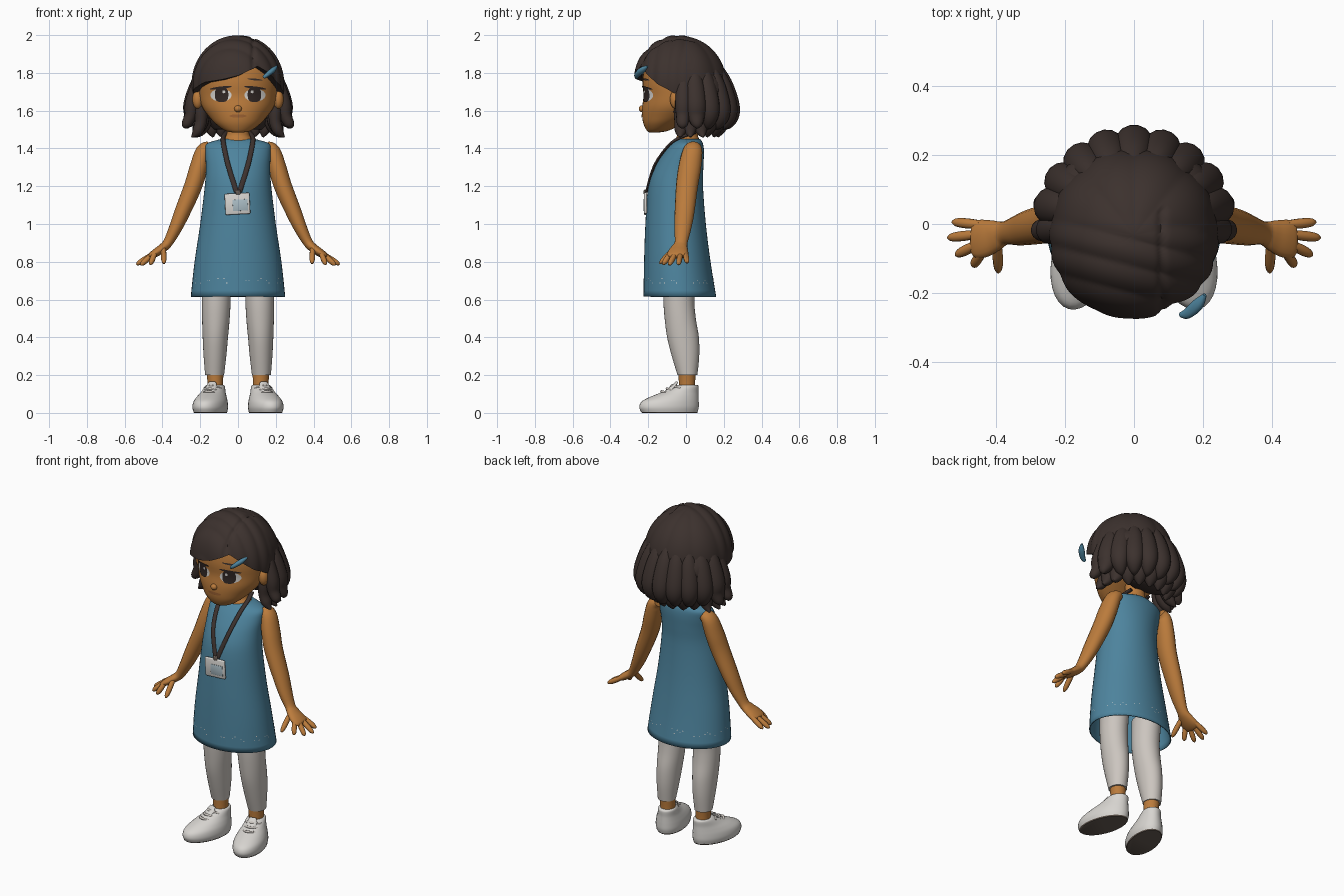
import bpy, bmesh, math, random
from mathutils import Vector, Matrix

if "Cube" in bpy.data.objects:
    bpy.data.objects.remove(bpy.data.objects["Cube"])

random.seed(4)


def material(name, rgb):
    m = bpy.data.materials.new(name)
    m.diffuse_color = (*rgb, 1)
    m.use_nodes = True
    m.node_tree.nodes["Principled BSDF"].inputs["Base Color"].default_value = m.diffuse_color
    return m


SKIN = material("warm skin", (0.50, 0.20, 0.045))
HAIR = material("dark brown hair", (0.045, 0.031, 0.027))
BLUE = material("dress blue", (0.075, 0.23, 0.34))
KNIT = material("legging grey", (0.60, 0.56, 0.52))
WHITE = material("shoe white", (0.68, 0.66, 0.63))
SOLE = material("sole taupe", (0.14, 0.11, 0.09))
IRIS = material("eye brown", (0.03, 0.02, 0.018))
LIP = material("lip brown", (0.36, 0.13, 0.035))
PALE = material("badge pale blue", (0.40, 0.50, 0.55))


def resample(keys, n=4):
    """Catmull-Rom through tuples."""
    out = []
    for i in range(len(keys) - 1):
        p0, p1, p2, p3 = (keys[max(0, min(len(keys) - 1, i + k))] for k in (-1, 0, 1, 2))
        for s in range(n):
            t = s / n
            out.append(tuple(b + .5 * t * (c - a + t * (2*a - 5*b + 4*c - d + t * (3*(b - c) + d - a)))
                             for a, b, c, d in zip(p0, p1, p2, p3)))
    return out + [tuple(keys[-1])]


def mesh_object(name, rings, mat, bottom=True, top=True, mirror=False, xf=None):
    """Skin a list of closed rings."""
    bm = bmesh.new()
    vs = [[bm.verts.new(p) for p in r] for r in rings]
    n = len(vs[0])
    for a, b in zip(vs, vs[1:]):
        for i in range(n):
            bm.faces.new((a[i], a[(i + 1) % n], b[(i + 1) % n], b[i]))
    if bottom:
        bm.faces.new(vs[0])
    if top:
        bm.faces.new(vs[-1])
    bmesh.ops.recalc_face_normals(bm, faces=bm.faces)
    return finish(name, bm, mat, mirror, xf)


def finish(name, bm, mat, mirror=False, xf=None):
    me = bpy.data.meshes.new(name)
    bm.to_mesh(me)
    bm.free()
    if xf:
        me.transform(xf)
    me.materials.append(mat)
    me.shade_smooth()
    me.set_sharp_from_angle(angle=math.radians(50))
    ob = bpy.data.objects.new(name, me)
    bpy.context.collection.objects.link(ob)
    if mirror:
        ob.modifiers.new("mirror", 'MIRROR').use_mirror_merge = False
    return ob


def loft(name, keys, mat, sides=32, n=4, **kw):
    """Horizontal ovals from (z, centre x, half width, front y, back y)."""
    rings = []
    for z, cx, rx, yf, yb in resample(keys, n):
        rings.append([(cx + rx * math.cos(a), (yf + yb) / 2 + (yb - yf) / 2 * math.sin(a), z)
                      for a in (2 * math.pi * i / sides for i in range(sides))])
    return mesh_object(name, rings, mat, **kw)


def tube(name, keys, mat, ref=(0, 1, 0), sides=12, n=4, **kw):
    """Oval tube from (x, y, z, radius along ref, other radius)."""
    pts, ref, rings = resample(keys, n), Vector(ref), []
    for i, p in enumerate(pts):
        d = (Vector(pts[min(i + 1, len(pts) - 1)][:3]) - Vector(pts[max(i - 1, 0)][:3])).normalized()
        u = (ref - d * ref.dot(d)).normalized()
        v = d.cross(u)
        rings.append([Vector(p[:3]) + u * p[3] * math.cos(a) + v * p[4] * math.sin(a)
                      for a in (2 * math.pi * k / sides for k in range(sides))])
    return mesh_object(name, rings, mat, **kw)


def ball(name, loc, scale, mat, mirror=False):
    bm = bmesh.new()
    bmesh.ops.create_uvsphere(bm, u_segments=20, v_segments=12, radius=1)
    return finish(name, bm, mat, mirror, Matrix.LocRotScale(Vector(loc), None, Vector(scale)))


# Head, nose, ears and neck
HEAD = [(1.485, 0, .03, -.195, -.14), (1.495, 0, .07, -.208, -.09), (1.53, 0, .118, -.225, -.02),
        (1.57, 0, .155, -.232, .06), (1.62, 0, .19, -.232, .12), (1.68, 0, .207, -.225, .15),
        (1.76, 0, .213, -.23, .17), (1.85, 0, .19, -.21, .15), (1.92, 0, .1, -.12, .08)]
loft("head", HEAD, SKIN, sides=40)
ball("nose", (0, -.232, 1.61), (.02, .018, .018), SKIN)
ball("ear", (.213, -.055, 1.66), (.028, .03, .05), SKIN, mirror=True)
loft("neck", [(1.40, 0, .08, -.06, .07), (1.445, 0, .078, -.06, .07), (1.475, 0, .06, -.045, .062),
              (1.56, 0, .055, -.05, .06)], SKIN)
HEAD_FINE = resample(HEAD)


def face_y(x, z):
    for a, b in zip(HEAD_FINE, HEAD_FINE[1:]):
        if a[0] <= z <= b[0]:
            t = (z - a[0]) / (b[0] - a[0])
            _, _, rx, yf, yb = (p + (q - p) * t for p, q in zip(a, b))
            return (yf + yb) / 2 - (yb - yf) / 2 * math.sqrt(max(0, 1 - (x / rx) ** 2))


def decal(name, cx, cz, rx, rz, mat, lift, power=1.0, tilt=0, mirror=False):
    """Thin rounded plate that follows the face."""
    bm, n, rings = bmesh.new(), 24, []
    for f in (.05, .35, .7, 1):
        ring = []
        for i in range(n):
            a = 2 * math.pi * i / n
            dx, dz = (f * r * math.copysign(abs(w) ** power, w)
                      for r, w in ((rx, math.cos(a)), (rz, math.sin(a))))
            x, z = cx + dx, cz + dz + tilt * dx
            ring.append(bm.verts.new((x, face_y(x, z) - lift, z)))
        rings.append(ring)
    bm.faces.new(rings[0])
    for a, b in zip(rings, rings[1:]):
        for i in range(n):
            bm.faces.new((a[i], b[i], b[(i + 1) % n], a[(i + 1) % n]))
    for f in bm.faces:
        f.normal_update()
        if f.normal.y > 0:
            f.normal_flip()
    return finish(name, bm, mat, mirror)


# Eyes, lashes, brows and mouth
decal("eye_white", .09, 1.682, .056, .034, WHITE, .003, mirror=True)
decal("iris", .087, 1.684, .036, .039, IRIS, .005, power=.75, mirror=True)
decal("upper_lash", .092, 1.721, .058, .007, IRIS, .006, tilt=-.12, mirror=True)
decal("eye_glint", .075, 1.70, .008, .008, WHITE, .007, mirror=True)
decal("brow", .09, 1.765, .04, .005, HAIR, .004, tilt=-.1, mirror=True)
decal("mouth", 0, 1.572, .045, .009, LIP, .003)

# Hair cap: an oval shell whose hemline follows the forehead and ears
HEM = [(-180, 1.62), (-110, 1.62), (-85, 1.69), (-65, 1.725), (-45, 1.75), (-20, 1.765), (0, 1.785),
       (20, 1.82), (28, 1.835), (42, 1.80), (60, 1.745), (85, 1.69), (110, 1.62), (180, 1.62)]


def hem_z(deg):
    for (a, za), (b, zb) in zip(HEM, HEM[1:]):
        if a <= deg <= b:
            return za + (zb - za) * (deg - a) / (b - a)


rings, rows, cols = [], 40, 120
for j in range(rows + 2):
    ring = []
    for i in range(cols):
        deg = -180 + 360 * i / cols
        a = math.radians(deg)
        phi = max(.01, min(j, rows) / rows * math.acos((hem_z(deg) - 1.74) / .253))
        d = Vector((math.sin(a) * math.sin(phi), -math.cos(a) * math.sin(phi), math.cos(phi)))
        w = min(1, max(0, d.y * 2.5 + .3))          # front sweeps sideways, back hangs down
        side = abs(math.sin(10 * d.y + 2.5 * d.x + .6))
        back = abs(math.sin(a * 4.5 + math.pi / 2)) * math.sin(phi)
        r = .978 + .03 * ((1 - w) * side + w * back)
        if d.y < .3:                                # parting groove
            r -= .035 * math.exp(-((d.x - .33) / .04) ** 2)
        if j > rows:
            r *= .83
        ring.append((d.x * r * .245, -.032 + d.y * r * .25, 1.74 + d.z * r * (.26 if j <= rows else .3)))
    rings.append(ring)
mesh_object("hair_cap", rings, HAIR, bottom=True, top=False)
loft("hair_back", [(1.50, 0, .13, .05, .16), (1.56, 0, .19, .0, .21), (1.65, 0, .22, -.02, .23),
                   (1.75, 0, .22, -.04, .22), (1.85, 0, .15, -.04, .14)], HAIR)


def lock(name, deg, keys):
    t = math.radians(deg)
    s, c = math.sin(t), math.cos(t)
    g = 1 + .05 * s * s
    tube(name, [(s * r * g, c * r, z, w, w * .9) for r, z, w in keys], HAIR, ref=(c, -s, 0), sides=14)


# Two layers of curled locks around the back and sides
for deg in (-94, -77, -58, -39, -20, 0, 20, 39, 58, 77, 94):
    out = .04 if abs(deg) > 70 else 0
    k = .75 if abs(deg) > 90 else 1
    lock("outer_lock", deg, [(.17, 1.84, .02), (.20, 1.75, .048 * k), (.232, 1.64, .056 * k),
                             (.24, 1.575, .048 * k), (.222 + out, 1.525, .028), (.20 + out * 1.6, 1.505, .005)])
for deg in (-98, -84, -67, -49, -30, -10, 10, 30, 49, 67, 84, 98):
    out = .05 if abs(deg) > 60 else 0
    k = .75 if abs(deg) > 90 else 1
    lock("under_lock", deg, [(.175, 1.70, .04 * k), (.188, 1.61, .052 * k), (.19, 1.54, .047 * k),
                             (.178 + out * .6, 1.49, .03), (.17 + out * 1.3, 1.46, .005)])

# Blue hair clip
tube("hair_clip", [(.135, -.262, 1.775, .008, .008), (.155, -.258, 1.79, .016, .012),
                   (.185, -.232, 1.815, .018, .014), (.205, -.205, 1.835, .006, .006)], BLUE)

# Dress, open below
DRESS = [(.615, 0, .25, -.225, .16), (.8, 0, .23, -.222, .13), (1.0, 0, .2, -.215, .105),
         (1.2, 0, .176, -.2, .09), (1.3, 0, .17, -.167, .092), (1.38, 0, .173, -.118, .095),
         (1.425, 0, .165, -.08, .09), (1.45, 0, .09, -.05, .075)]
dress = loft("dress", DRESS, BLUE, sides=48, bottom=False)
shell = dress.modifiers.new("thickness", 'SOLIDIFY')
shell.thickness, shell.offset = .006, -1

# Stitched dashes above the hem
bm = bmesh.new()
for i in range(90):
    if random.random() < .45:
        continue
    z0, a0 = .685 + random.choice((0, .012, .024)), 2 * math.pi * i / 90
    quad = []
    for da, dz in ((-.014, 0), (.014, 0), (.014, .004), (-.014, .004)):
        z = z0 + dz
        f = (z - .615) / .185
        quad.append(bm.verts.new(((.2525 - .02 * f) * math.cos(a0 + da),
                                  -.0325 - .0135 * f + (.195 - .0165 * f) * math.sin(a0 + da), z)))
    bm.faces.new(quad)
finish("hem_stitches", bm, WHITE)

# Lanyard and badge
tube("lanyard", [(.06, .05, 1.485, .012, .008), (.078, -.02, 1.462, .012, .008), (.076, -.088, 1.42, .013, .007),
                 (.052, -.167, 1.31, .013, .007), (.008, -.209, 1.17, .013, .007)],
     HAIR, ref=(1, 0, 0), mirror=True)


def box(name, loc, size, mat, bevel):
    bm = bmesh.new()
    bmesh.ops.create_cube(bm, size=1, matrix=Matrix.LocRotScale(None, None, Vector(size)))
    bmesh.ops.bevel(bm, geom=bm.edges[:], offset=bevel, segments=2, affect='EDGES', profile=.5)
    return finish(name, bm, mat, xf=Matrix.Translation(loc) @ Matrix.Rotation(math.radians(-3), 4, 'Y'))


box("badge", (-.003, -.215, 1.107), (.132, .016, .112), WHITE, .006)
box("badge_panel", (.012, -.2235, 1.10), (.08, .004, .06), PALE, .001)
box("badge_clip", (0, -.217, 1.168), (.026, .014, .026), SOLE, .004)

# Arms and hands
tube("arm", [(.15, .04, 1.41, .04, .03), (.182, .035, 1.385, .052, .042), (.208, .02, 1.30, .06, .048),
             (.238, .005, 1.20, .058, .048), (.296, -.008, 1.06, .052, .042), (.335, -.018, .97, .044, .034),
             (.372, -.026, .90, .034, .026), (.40, -.034, .872, .045, .024), (.435, -.042, .848, .055, .022),
             (.462, -.045, .832, .052, .016), (.47, -.045, .828, .03, .008)], SKIN, sides=18, mirror=True)
FINGERS = [((.445, -.002, .842), (.525, .006, .795)), ((.455, -.03, .838), (.538, -.04, .785)),
           ((.455, -.06, .838), (.515, -.09, .782)), ((.44, -.082, .845), (.465, -.122, .785)),
           ((.395, -.06, .872), (.392, -.14, .79))]
for base, tip in FINGERS:
    b, t = Vector(base), Vector(tip)
    tube("finger", [(*b.lerp(t, f), r, r) for f, r in ((0, .013), (.5, .015), (.85, .012), (1, .004))],
         SKIN, ref=(1, 1, 1), sides=10, mirror=True)

# Legs
loft("legging", [(.74, .115, .078, -.12, .06), (.6, .115, .076, -.12, .045), (.5, .117, .073, -.113, .052),
                 (.4, .12, .067, -.1, .068), (.3, .122, .06, -.075, .07), (.2, .124, .05, -.045, .06)],
     KNIT, mirror=True)
loft("ankle", [(.09, .12, .042, -.04, .05), (.15, .12, .041, -.038, .048), (.22, .122, .045, -.04, .052)],
     SKIN, mirror=True)

# Shoes, turned outward, with tongue, laces and sole
turn = Matrix.Translation((.12, .01, 0)) @ Matrix.Rotation(math.radians(15), 4, 'Z')
loft("shoe", [(.005, 0, .083, -.255, .052), (.03, 0, .088, -.265, .058), (.06, 0, .084, -.252, .058),
              (.085, 0, .074, -.205, .057), (.11, 0, .062, -.14, .056), (.14, 0, .052, -.075, .057),
              (.148, 0, .044, -.06, .05)], WHITE, xf=turn, mirror=True)
loft("sole", [(0, 0, .08, -.25, .05), (.006, 0, .084, -.257, .053)], SOLE, n=1, xf=turn, mirror=True)
tube("shoe_tongue", [(0, -.13, .10, .025, .01), (0, -.085, .135, .03, .011), (0, -.06, .163, .02, .005)],
     WHITE, ref=(1, 0, 0), xf=turn, mirror=True)
for y, z in ((-.145, .112), (-.115, .126), (-.088, .142)):
    tube("lace", [(-.045, y + .035, z - .012, .006, .006), (0, y, z + .002, .007, .007),
                  (.045, y + .035, z - .012, .006, .006)], KNIT, sides=8, xf=turn, mirror=True)
